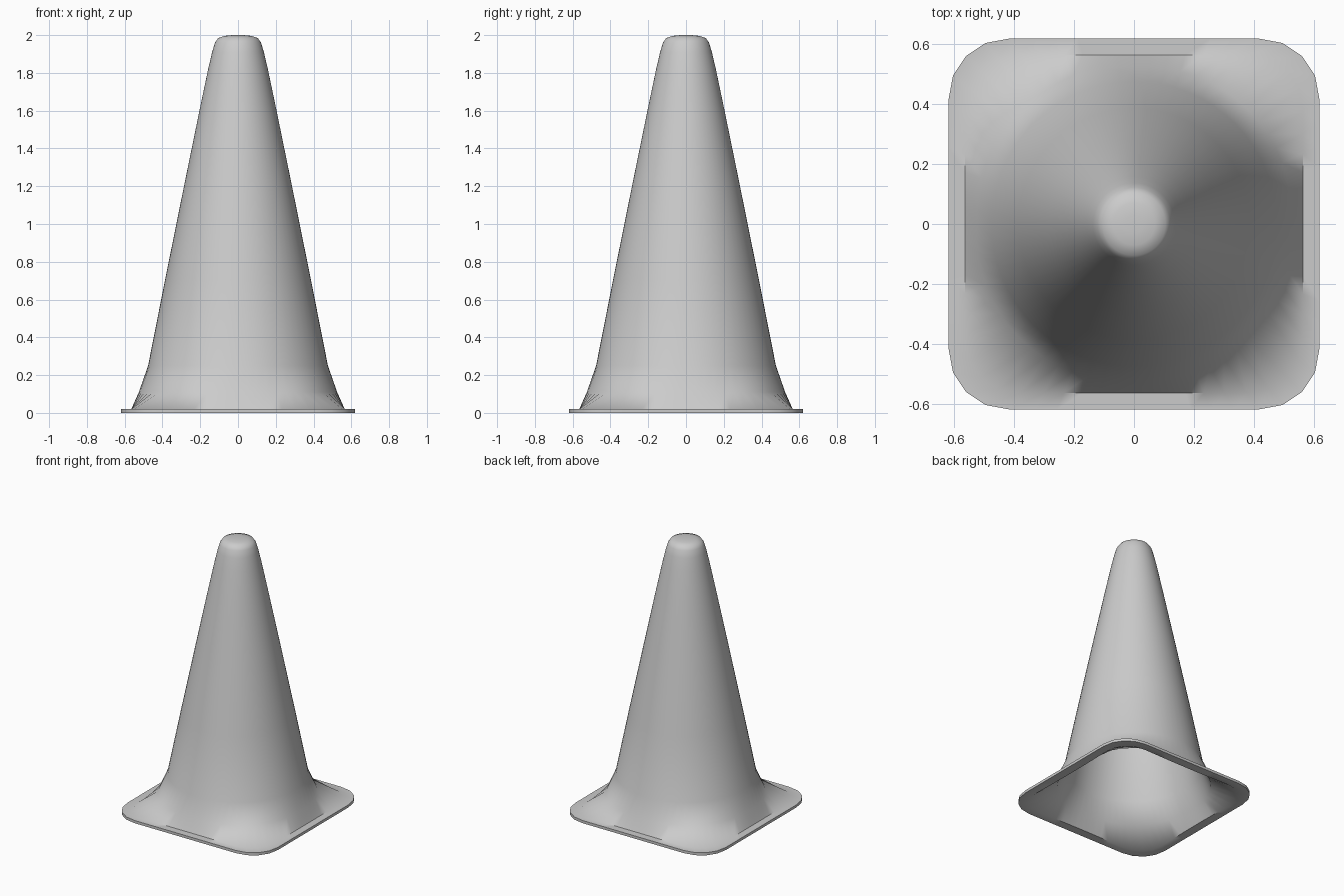
import bpy, bmesh, math

if "Cube" in bpy.data.objects:
    bpy.data.objects.remove(bpy.data.objects["Cube"])

SEG = 64


def ring_radius(a, half, rad):
    # distance from centre to a rounded square (rad == half gives a circle)
    dx, dy = abs(math.cos(a)), abs(math.sin(a))
    if dx < dy:
        dx, dy = dy, dx
    c = half - rad
    if half * dy / dx <= c:
        return half / dx
    s = c * (dx + dy)
    return s + math.sqrt(max(0, s * s - 2 * c * c + rad * rad))


# rings from the flange edge to the tip: height, half width, corner radius
T = 0.02
rings = [(T, 0.62, 0.20), (T, 0.565, 0.18), (0.11, 0.525, 0.49),
         (0.25, 0.476, 0.476), (0.7, 0.387, 0.387), (1.2, 0.286, 0.286),
         (1.62, 0.20, 0.20), (1.82, 0.158, 0.158), (1.91, 0.137, 0.137),
         (1.96, 0.122, 0.122), (1.985, 0.105, 0.105), (1.996, 0.07, 0.07),
         (2.0, 0.03, 0.03)]

bm = bmesh.new()
loops = []
for z, half, rad in rings:
    loop = []
    for i in range(SEG):
        a = 2 * math.pi * i / SEG
        r = ring_radius(a, half, rad)
        loop.append(bm.verts.new((r * math.cos(a), r * math.sin(a), z)))
    loops.append(loop)
for lo, hi in zip(loops, loops[1:]):
    for i in range(SEG):
        j = (i + 1) % SEG
        bm.faces.new((lo[i], lo[j], hi[j], hi[i]))
bm.faces.new(loops[-1])

mesh = bpy.data.meshes.new("traffic_cone")
bm.to_mesh(mesh)
bm.free()
cone = bpy.data.objects.new("traffic_cone", mesh)
bpy.context.collection.objects.link(cone)
bpy.context.view_layer.objects.active = cone
cone.select_set(True)

# hollow shell, thickened inward and open underneath
shell = cone.modifiers.new("shell", 'SOLIDIFY')
shell.thickness = T
shell.offset = -1
bpy.ops.object.modifier_apply(modifier=shell.name)

# keep the flange edge crisp and flat on the ground
for v in cone.data.vertices:
    if math.hypot(v.co.x, v.co.y) > 0.55 and v.co.z < 0.012:
        v.co.z = 0
bpy.ops.object.shade_smooth_by_angle(angle=math.radians(50))
